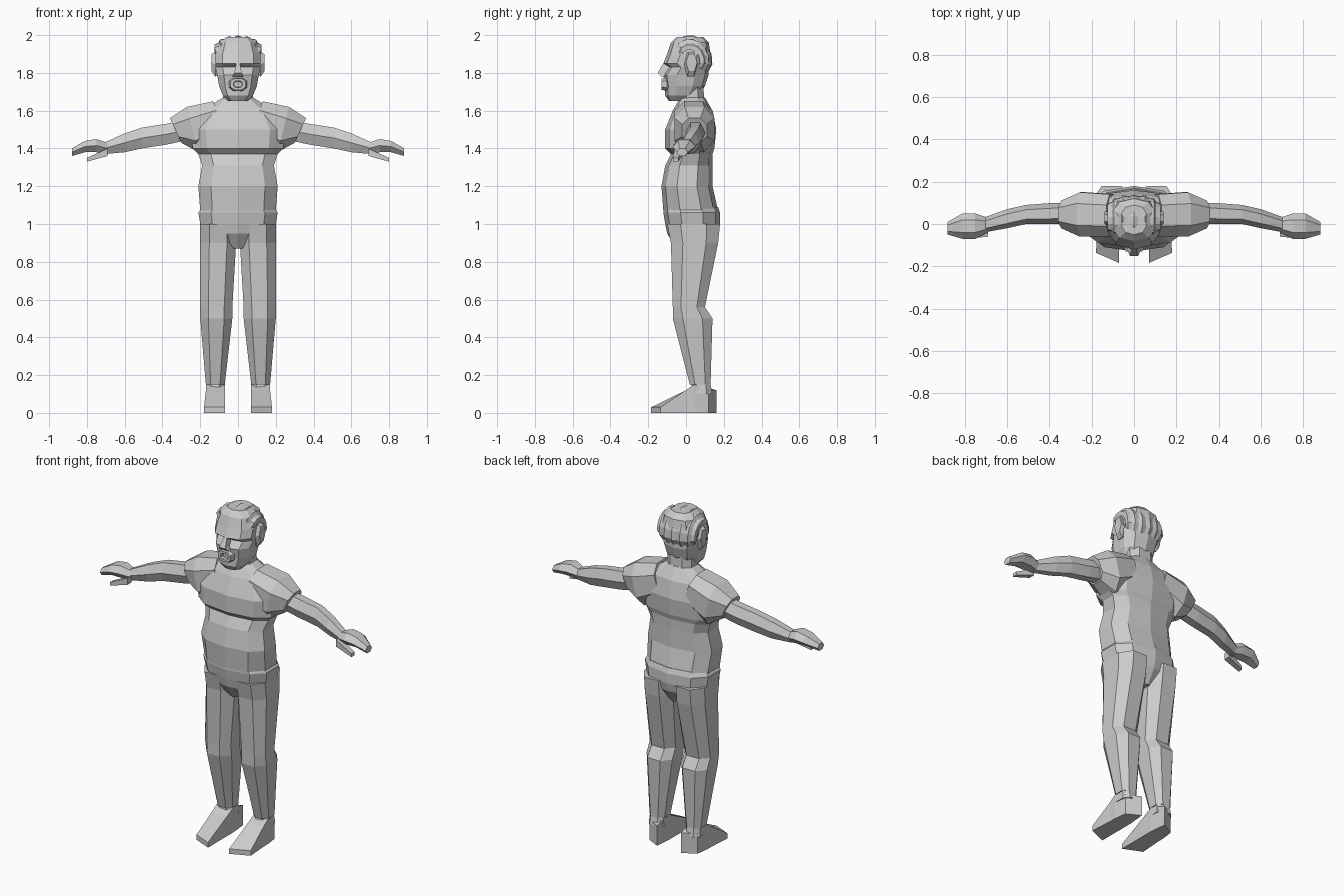
import bpy, bmesh
from math import sin, cos, pi, radians

cube = bpy.data.objects.get("Cube")
if cube:
    bpy.data.objects.remove(cube)

grey = bpy.data.materials.new("plain_grey")
grey.use_nodes = True
colour = (.6, .6, .6, 1)
grey.diffuse_color = colour
grey.node_tree.nodes["Principled BSDF"].inputs["Base Color"].default_value = colour


def section(sides, fullness=.8, turn=0):
    """Rounded unit outline; lower fullness makes it boxier."""
    def bulge(value):
        return abs(value) ** fullness * (1 if value > 0 else -1)
    angles = [2 * pi * (side + turn) / sides for side in range(sides)]
    points = [(bulge(cos(a)), bulge(sin(a))) for a in angles]
    wide = max(u for u, v in points)
    deep = max(v for u, v in points)
    return [(u / wide, v / deep) for u, v in points]


body = section(10, turn=.5)
limb = section(8, turn=.5)
hexagon = section(6, fullness=1)
box = section(4, turn=.5)


def span(low, high, t):
    return (low + high) / 2 + t * (high - low) / 2


def skin(name, rings, mirror=False, closed=True):
    """Join point rings into one flat-shaded object."""
    bm = bmesh.new()
    loops = [[bm.verts.new(point) for point in ring] for ring in rings]
    count = len(rings[0])
    for lower, upper in zip(loops, loops[1:]):
        for i in range(count if closed else count - 1):
            j = (i + 1) % count
            bm.faces.new((lower[i], lower[j], upper[j], upper[i]))
    if closed:
        bm.faces.new(loops[0])
        bm.faces.new(loops[-1])
    bmesh.ops.recalc_face_normals(bm, faces=bm.faces)
    mesh = bpy.data.meshes.new(name)
    bm.to_mesh(mesh)
    bm.free()
    mesh.materials.append(grey)
    part = bpy.data.objects.new(name, mesh)
    bpy.context.collection.objects.link(part)
    if mirror:
        part.modifiers.new("Mirror", 'MIRROR').use_mirror_merge = False


def pair_upright(name, outline, rows):
    """Mirrored part; each row is height, inner x, outer x, front y, back y."""
    skin(name, [[(span(inner, outer, u), span(front, back, v), z) for u, v in outline]
                for z, inner, outer, front, back in rows], mirror=True)


def central(name, outline, rows):
    """Part on the centre line; each row is height, half width, front y, back y."""
    skin(name, [[(half * u, span(front, back, v), z) for u, v in outline]
                for z, half, front, back in rows])


def pair_sideways(name, outline, rows, lean=0):
    """Mirrored part along x; each row is x, front y, back y, bottom z, top z."""
    skin(name, [[(x + lean * v, span(front, back, u), span(bottom, top, v))
                 for u, v in outline]
                for x, front, back, bottom, top in rows], mirror=True)


# Shirt with an overhanging chest, and its short sleeves
central("shirt", body, [
    (1.07, .2, -.12, .17), (1.2, .21, -.13, .14), (1.31, .19, -.11, .14),
    (1.37, .21, -.08, .14), (1.4, .24, -.11, .15), (1.5, .25, -.11, .16),
    (1.6, .19, -.07, .14), (1.67, .08, -.03, .1)])
pair_sideways("sleeve", limb, [
    (.1, -.06, .14, 1.46, 1.65), (.24, -.06, .15, 1.38, 1.62),
    (.33, -.02, .11, 1.43, 1.56)], lean=.03)

# Trousers
central("trouser_seat", body, [
    (1.09, .19, -.12, .17), (1.06, .21, -.12, .18), (1, .2, -.11, .18),
    (.95, .16, -.1, .17), (.87, .03, -.05, .12)])
pair_upright("trouser_leg", limb, [
    (1, .01, .2, -.1, .18), (.9, .01, .2, -.08, .17), (.56, .03, .2, -.07, .1),
    (.5, .03, .2, -.07, .14), (.15, .07, .17, .02, .13)])

# Feet: a heel-to-toe wedge under each ankle
pair_upright("ankle", limb, [(.2, .08, .16, .04, .12), (.1, .07, .17, .02, .14)])
foot_rows = [(.14, .08, .16, .12), (.05, .07, .17, .15), (0, .07, .17, .12),
             (-.16, .07, .18, .03)]
skin("foot", [[(span(inner, outer, u), y - y * u * .15, span(0, top, v)) for u, v in box]
              for y, inner, outer, top in foot_rows], mirror=True)

# Arms, hands and thumbs
pair_sideways("arm", hexagon, [
    (.24, 0, .1, 1.45, 1.56), (.38, 0, .1, 1.42, 1.53), (.51, 0, .09, 1.4, 1.51),
    (.6, -.02, .07, 1.38, 1.48), (.71, -.04, .03, 1.37, 1.43)])
pair_sideways("hand", hexagon, [
    (.69, -.04, .03, 1.37, 1.43), (.75, -.07, .05, 1.38, 1.45),
    (.81, -.07, .05, 1.38, 1.44), (.88, -.05, .01, 1.36, 1.4)])
pair_sideways("thumb", box, [
    (.69, -.06, -.02, 1.36, 1.4), (.8, -.07, -.04, 1.33, 1.35)])

# Neck, and head with eyes sunk below the brow
central("neck", limb, [(1.6, .08, -.03, .1), (1.76, .08, -.03, .09)])
central("head", body, [
    (1.65, .05, -.09, .03), (1.68, .08, -.11, .07), (1.73, .1, -.11, .1),
    (1.79, .11, -.12, .12), (1.83, .12, -.09, .12), (1.85, .12, -.12, .12),
    (1.9, .12, -.1, .13), (1.96, .1, -.08, .12), (1.99, .06, -.05, .09)])
central("nose", box, [(1.78, .03, -.13, -.08), (1.8, .02, -.15, -.08),
                      (1.85, .01, -.12, -.08)])

# Mouth: lips standing forward around a hollow
lip_rows = [(-.1, 1.2), (-.13, 1), (-.13, .6), (-.11, .5)]
skin("mouth", [[(.04 * size * u, y, 1.74 + .03 * size * v) for u, v in limb]
               for y, size in lip_rows])

# Ears
pair_sideways("ear", hexagon, [
    (.1, 0, .05, 1.79, 1.89), (.12, -.01, .06, 1.78, 1.91), (.14, 0, .06, 1.81, 1.9)])

# Hair: ridged strips swept from brow to nape
hair_rows, hair_columns = 9, 15
hair = []
for row in range(hair_rows):
    sweep = radians(148 - row * 22)
    hem = .9 if row in (0, hair_rows - 1) else 1
    strip = []
    for column in range(hair_columns):
        side = radians(11 * (column - hair_columns // 2))
        ridge = hem * (1 if column % 2 else .94)
        reach = ridge * cos(side) ** .5
        strip.append((.136 * ridge * sin(side), .02 + .12 * reach * cos(sweep),
                      1.86 + .14 * reach * sin(sweep)))
    hair.append(strip)
skin("hair", hair, closed=False)
